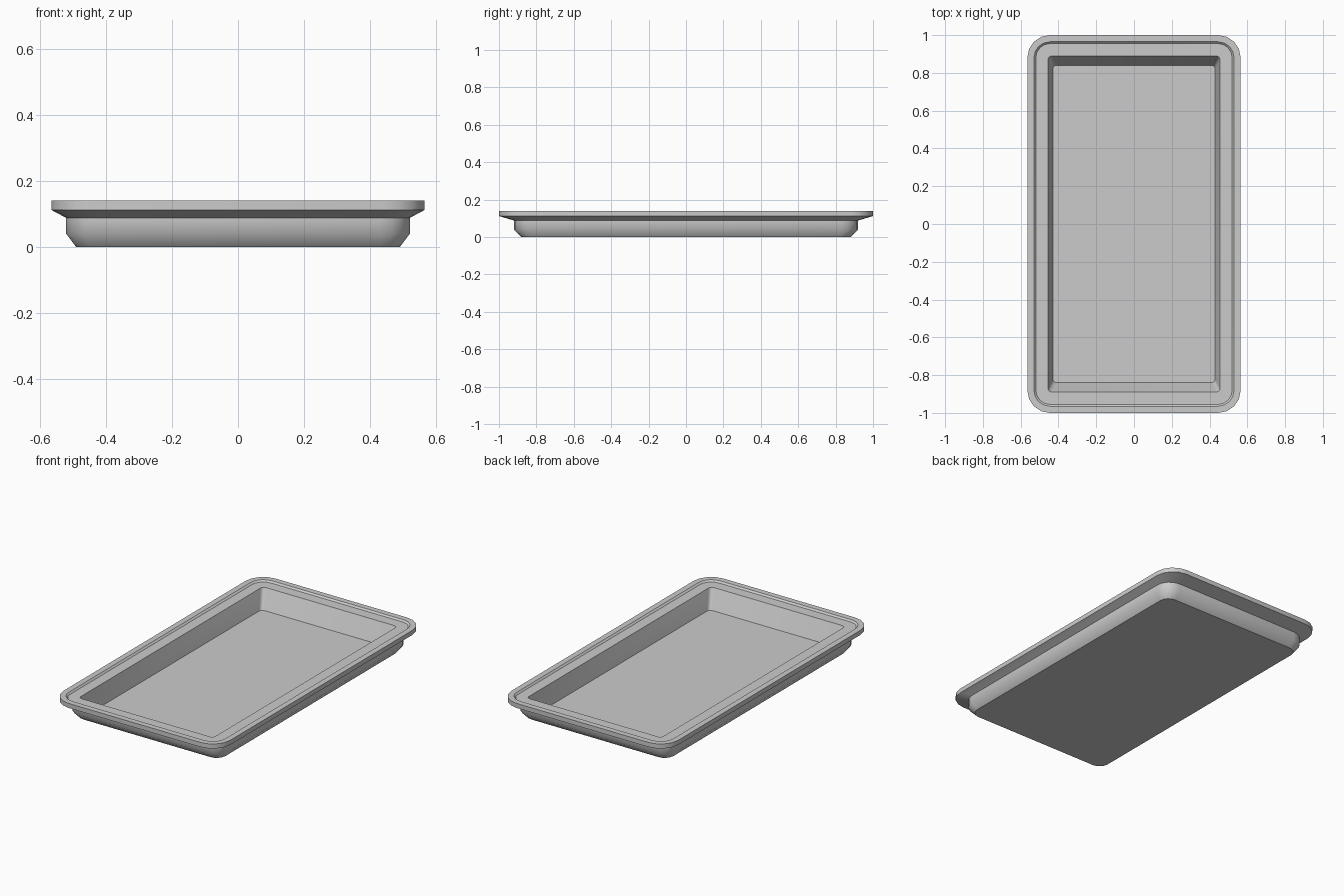
import bpy, bmesh
from math import sin, cos, pi

cube = bpy.data.objects.get("Cube")
if cube:
    bpy.data.objects.remove(cube)

SEGMENTS = 4

grey = bpy.data.materials.new("grey_tray")
grey.use_nodes = True
colour = (0.6, 0.6, 0.6, 1)
grey.diffuse_color = colour
grey.node_tree.nodes["Principled BSDF"].inputs["Base Color"].default_value = colour


def rounded_ring(bm, hx, hy, radius, z):
    """Loop of vertices around a rounded rectangle."""
    ring = []
    for corner, (sx, sy) in enumerate([(1, 1), (-1, 1), (-1, -1), (1, -1)]):
        for i in range(SEGMENTS + 1):
            a = (corner + i / SEGMENTS) * pi / 2
            ring.append(bm.verts.new((sx * (hx - radius) + radius * cos(a),
                                      sy * (hy - radius) + radius * sin(a), z)))
    return ring


# Section from the underside, round the rim, to the floor:
# half width, half length, corner radius, height, sharp crease
section = [
    (0.49, 0.88, 0.06, 0.0, True),      # underside edge
    (0.52, 0.92, 0.09, 0.04, False),    # body, top of the bevel
    (0.52, 0.92, 0.09, 0.088, True),    # body meets rim
    (0.565, 1.0, 0.12, 0.112, True),    # rim lower edge
    (0.565, 1.0, 0.12, 0.14, True),     # rim upper edge
    (0.53, 0.965, 0.085, 0.14, True),   # step, outer edge
    (0.52, 0.955, 0.075, 0.13, True),   # step, inner edge
    (0.455, 0.89, 0.02, 0.13, True),    # mouth of the well
    (0.43, 0.84, 0.02, 0.015, True),    # floor edge
]

bm = bmesh.new()
rings = [rounded_ring(bm, *row[:4]) for row in section]
count = len(rings[0])
for low, high in zip(rings, rings[1:]):
    for i in range(count):
        j = (i + 1) % count
        bm.faces.new((low[i], low[j], high[j], high[i]))
bm.faces.new(reversed(rings[0]))
bm.faces.new(rings[-1])

# Smooth round the corners, crisp along the creases
for face in bm.faces:
    face.smooth = True
for ring, row in zip(rings, section):
    for i in range(count):
        bm.edges.get((ring[i], ring[(i + 1) % count])).smooth = not row[4]

mesh = bpy.data.meshes.new("tray")
bm.to_mesh(mesh)
bm.free()
mesh.materials.append(grey)
tray = bpy.data.objects.new("tray", mesh)
bpy.context.collection.objects.link(tray)
